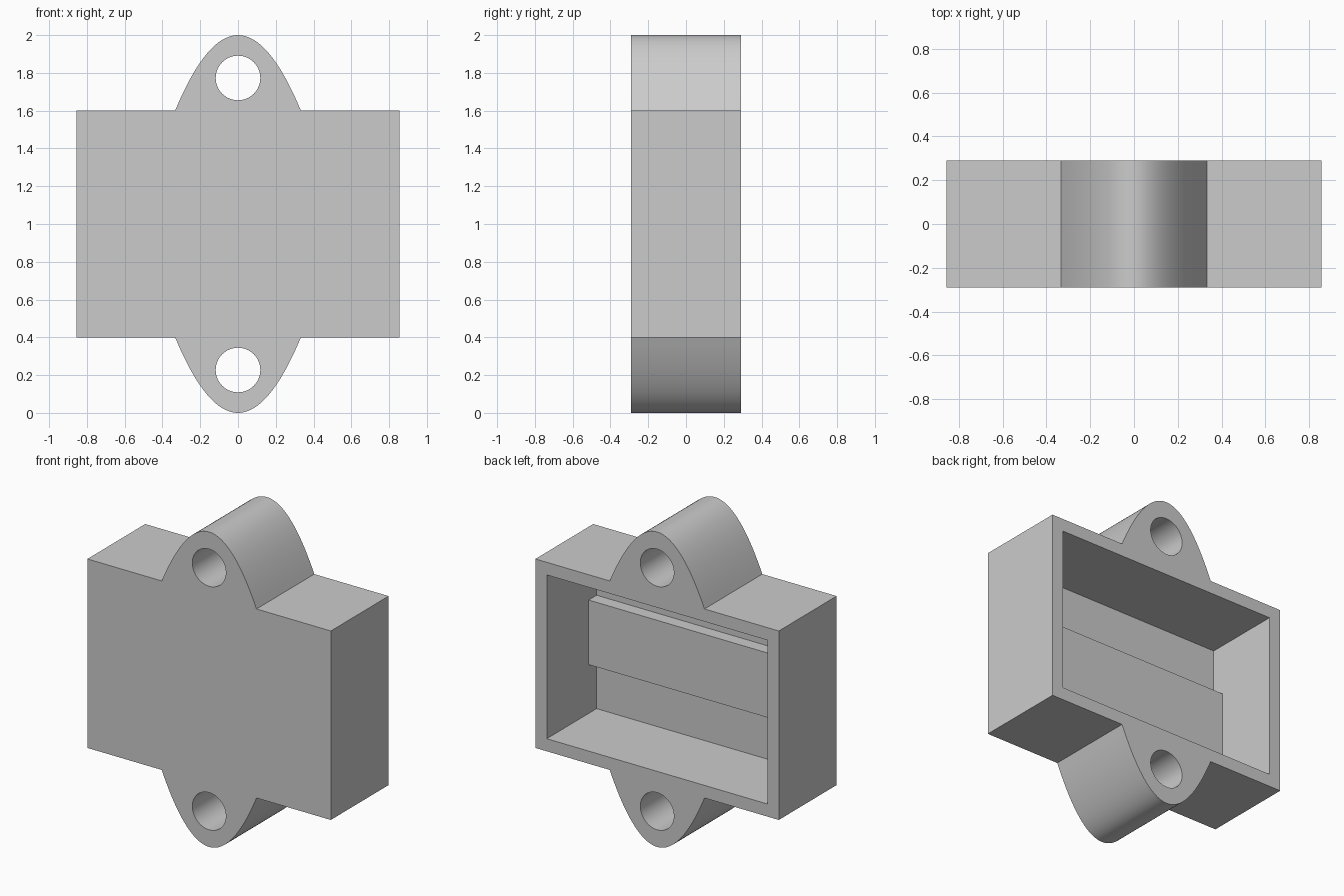
import bpy, bmesh, math

cube = bpy.data.objects.get("Cube")
if cube:
    bpy.data.objects.remove(cube, do_unlink=True)

HALF_W, HALF_D = 0.855, 0.29      # case half width and half depth
Z_LOW, Z_HIGH = 0.4, 1.6          # case bottom and top
WALL = 0.08
EAR_W, EAR_H = 0.333, 0.4         # ear half width and height
HOLE_R, HOLE_Z = 0.118, 1.773
STEPS = 40

grey = bpy.data.materials.new("plain grey")
grey.use_nodes = True
colour = (0.6, 0.6, 0.6, 1)
grey.diffuse_color = colour
grey.node_tree.nodes["Principled BSDF"].inputs["Base Color"].default_value = colour


def prism(name, outline, y0, y1):
    """Extrude an x-z outline from y0 to y1."""
    bm = bmesh.new()
    face = bm.faces.new([bm.verts.new((x, y0, z)) for x, z in outline])
    new = bmesh.ops.extrude_face_region(bm, geom=[face])["geom"]
    bmesh.ops.translate(bm, vec=(0, y1 - y0, 0),
                        verts=[v for v in new if isinstance(v, bmesh.types.BMVert)])
    bmesh.ops.recalc_face_normals(bm, faces=bm.faces)
    mesh = bpy.data.meshes.new(name)
    bm.to_mesh(mesh)
    bm.free()
    mesh.materials.append(grey)
    obj = bpy.data.objects.new(name, mesh)
    bpy.context.collection.objects.link(obj)
    return obj


def rectangle(w, z0, z1):
    return [(-w, z0), (w, z0), (w, z1), (-w, z1)]


def circle(z, r, n=64):
    return [(r * math.cos(math.tau * i / n), z + r * math.sin(math.tau * i / n))
            for i in range(n)]


# Case outline with a parabolic ear at the top and a mirrored one below
top = [(-HALF_W, Z_HIGH)]
for i in range(STEPS + 1):
    t = 2 * i / STEPS - 1
    top.append((EAR_W * t, Z_HIGH + EAR_H * (1 - t * t)))
top.append((HALF_W, Z_HIGH))
bottom = [(x, 2 - z) for x, z in reversed(top)]
case = prism("case_with_ears", top + bottom, -HALF_D, HALF_D)

# Cavity open at the back, and a mounting hole through each ear
cutters = [
    prism("cavity_cutter", rectangle(HALF_W - WALL, Z_LOW + WALL, Z_HIGH - WALL),
          -HALF_D + WALL, HALF_D + 0.1),
    prism("top_hole_cutter", circle(HOLE_Z, HOLE_R), -0.5, 0.5),
    prism("bottom_hole_cutter", circle(2 - HOLE_Z, HOLE_R), -0.5, 0.5),
]
bpy.context.view_layer.objects.active = case
for cutter in cutters:
    cutter.hide_render = True
    mod = case.modifiers.new(cutter.name, "BOOLEAN")
    mod.operation = "DIFFERENCE"
    mod.solver = "EXACT"
    mod.object = cutter
    bpy.ops.object.modifier_apply(modifier=mod.name)
    bpy.data.objects.remove(cutter, do_unlink=True)

# Raised bar across the inside of the front wall
prism("inner_bar", rectangle(HALF_W - WALL, 0.79, 1.2), -HALF_D + WALL, -HALF_D + 2 * WALL)

# Smooth the curved walls, keep the corners sharp
bpy.ops.object.select_all(action="DESELECT")
case.select_set(True)
bpy.context.view_layer.objects.active = case
bpy.ops.object.shade_smooth_by_angle(angle=math.radians(30))
